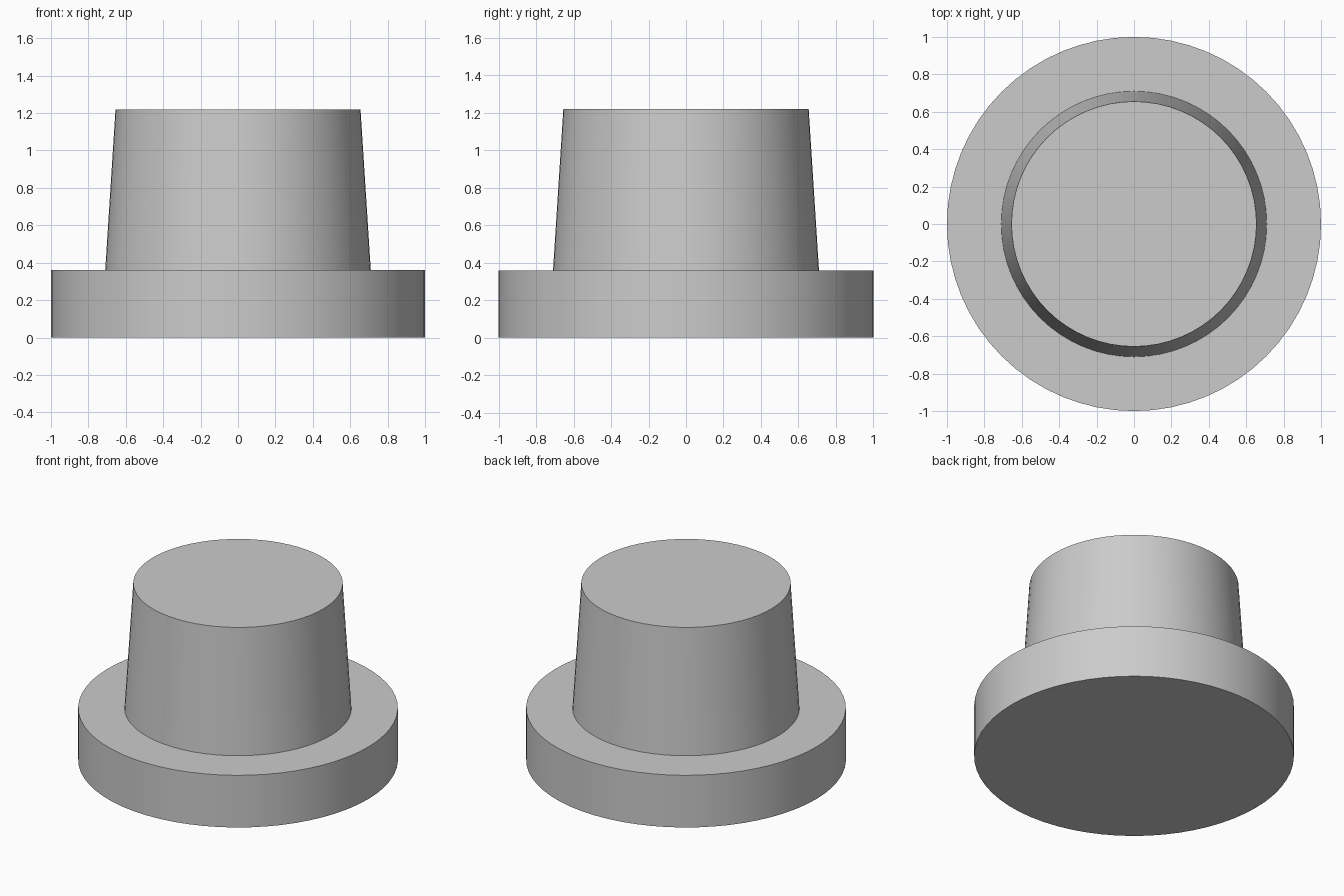
import bpy, bmesh, math

cube = bpy.data.objects.get("Cube")
if cube:
    bpy.data.objects.remove(cube, do_unlink=True)

grey = bpy.data.materials.new("plain grey")
grey.use_nodes = True
colour = (0.6, 0.6, 0.6, 1)
grey.diffuse_color = colour
grey.node_tree.nodes["Principled BSDF"].inputs["Base Color"].default_value = colour

SEGMENTS = 64
FLANGE_TOP = 0.36
PLUG_TOP = 1.22

# Half-section of the one-piece plug, from the base centre to the top centre
profile = [
    (0, 0), (1, 0), (1, FLANGE_TOP),
    (0.71, FLANGE_TOP), (0.655, PLUG_TOP), (0, PLUG_TOP),
]

# Spin the section into a closed solid with flat discs at both ends
bm = bmesh.new()
rings = []
for radius, z in profile[1:-1]:
    angles = [math.tau * i / SEGMENTS for i in range(SEGMENTS)]
    rings.append([bm.verts.new((radius * math.cos(a), radius * math.sin(a), z))
                  for a in angles])
for low, high in zip(rings, rings[1:]):
    for i in range(SEGMENTS):
        j = (i + 1) % SEGMENTS
        bm.faces.new((low[i], low[j], high[j], high[i]))
bm.faces.new(list(reversed(rings[0])))
bm.faces.new(rings[-1])
bmesh.ops.recalc_face_normals(bm, faces=bm.faces)

mesh = bpy.data.meshes.new("flanged_plug")
bm.to_mesh(mesh)
bm.free()
mesh.materials.append(grey)
plug = bpy.data.objects.new("flanged_plug", mesh)
bpy.context.collection.objects.link(plug)

# Smooth round walls, crisp rims
bpy.ops.object.select_all(action="DESELECT")
plug.select_set(True)
bpy.context.view_layer.objects.active = plug
bpy.ops.object.shade_smooth_by_angle(angle=math.radians(30))
